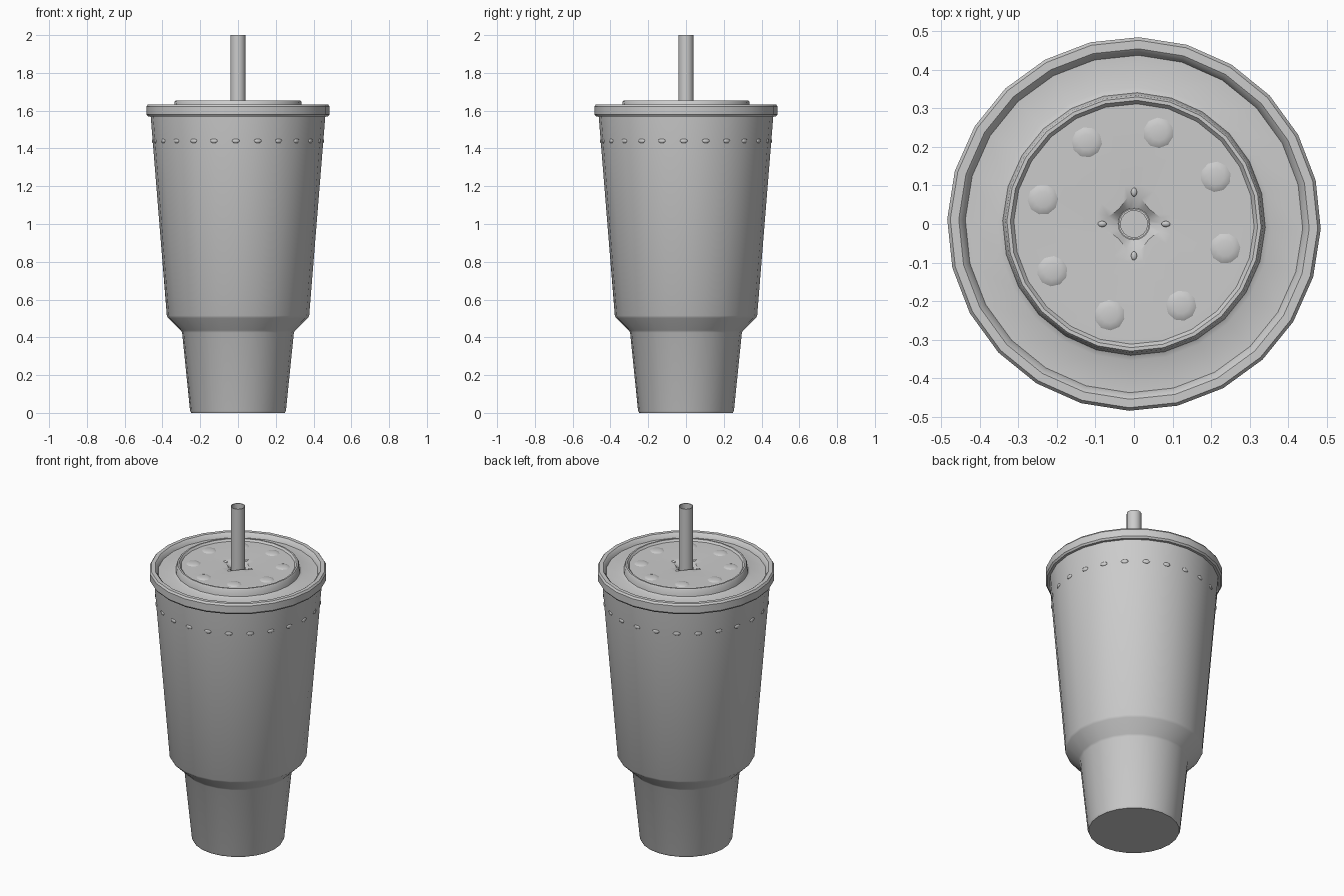
import bpy
import bmesh
import math
from mathutils import Matrix, Vector

if "Cube" in bpy.data.objects:
    bpy.data.objects.remove(bpy.data.objects["Cube"], do_unlink=True)

# One plain grey for everything
grey = bpy.data.materials.new("plain_grey")
grey.use_nodes = True
colour = (0.6, 0.6, 0.6, 1)
grey.diffuse_color = colour
grey.node_tree.nodes["Principled BSDF"].inputs["Base Color"].default_value = colour

SIDES = 24
TURN = math.radians(-1.5)


def finish(bm, name, angle=30):
    mesh = bpy.data.meshes.new(name)
    bm.to_mesh(mesh)
    bm.free()
    obj = bpy.data.objects.new(name, mesh)
    bpy.context.collection.objects.link(obj)
    mesh.materials.append(grey)
    bpy.ops.object.select_all(action='DESELECT')
    obj.select_set(True)
    bpy.context.view_layer.objects.active = obj
    bpy.ops.object.shade_smooth_by_angle(angle=math.radians(angle))
    return obj


def lathe(name, profile, sides=SIDES, closed=False, cap=False, diamond=()):
    """Revolve (radius, height) points; rings listed in diamond become four-pointed."""
    bm = bmesh.new()
    rings = []
    for n, (r, z) in enumerate(profile):
        ring = []
        for i in range(sides):
            a = TURN + math.tau * i / sides
            rr = r * (1 - 0.35 * abs(math.sin(2 * a))) if n in diamond else r
            ring.append(bm.verts.new((rr * math.cos(a), rr * math.sin(a), z)))
        rings.append(ring)
    pairs = list(zip(rings, rings[1:]))
    if closed:
        pairs.append((rings[-1], rings[0]))
    for low, high in pairs:
        for i in range(sides):
            j = (i + 1) % sides
            bm.faces.new((low[i], low[j], high[j], high[i]))
    if cap:
        bm.faces.new(rings[0][::-1])
    return finish(bm, name)


def bumps(name, count, start, radius, z, size):
    """Ring of small flattened domes."""
    bm = bmesh.new()
    for i in range(count):
        spin = Matrix.Rotation(start + math.tau * i / count, 4, 'Z')
        place = spin @ Matrix.Translation(Vector((radius, 0, z))) @ Matrix.Diagonal((*size, 1))
        bmesh.ops.create_uvsphere(bm, u_segments=10, v_segments=6, radius=1, matrix=place)
    return finish(bm, name, 60)


# Tapered cup with narrow base and flared shoulder
lathe("cup_body", [(0.248, 0), (0.254, 0.012), (0.296, 0.425), (0.303, 0.437),
                   (0.37, 0.502), (0.377, 0.515), (0.464, 1.59)], cap=True)

# Lid: rolled rim, sunken channel, raised disc and a diamond-shaped straw opening
lathe("lid", [(0.455, 1.57), (0.477, 1.57), (0.485, 1.58), (0.485, 1.622),
              (0.477, 1.633), (0.455, 1.633), (0.446, 1.625), (0.438, 1.606),
              (0.355, 1.606), (0.341, 1.613), (0.335, 1.648), (0.33, 1.655),
              (0.321, 1.655), (0.312, 1.644), (0.1, 1.644),
              (0.085, 1.642), (0.041, 1.625)], diamond=(15,))

# Domes pressed into the lid disc, and small nubs around the cup wall
bumps("lid_domes", 8, math.radians(30), 0.245, 1.642, (0.042, 0.042, 0.009))
bumps("wall_nubs", SIDES, TURN, 0.45, 1.44, (0.006, 0.02, 0.012))

# Creases at the four corners of the straw opening
bumps("slot_creases", 4, 0, 0.083, 1.642, (0.012, 0.008, 0.006))

# Hollow straw
lathe("straw", [(0.04, 0.2), (0.04, 2), (0.035, 2), (0.035, 0.2)], sides=16, closed=True)
